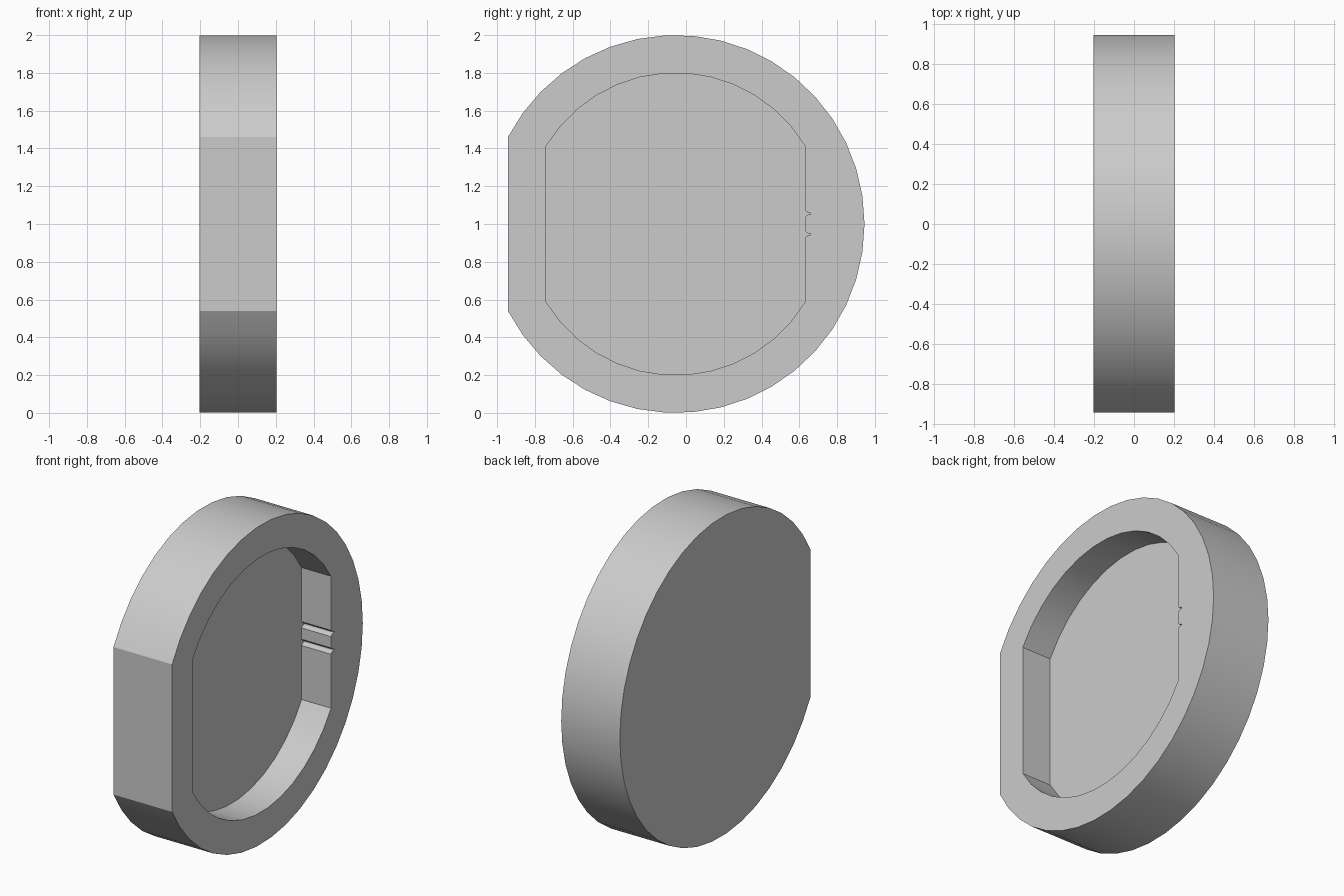
import bpy
import bmesh
from math import acos, asin, cos, pi, sin

cube = bpy.data.objects.get("Cube")
if cube:
    bpy.data.objects.remove(cube, do_unlink=True)

CENTRE_Y, CENTRE_Z = -0.055, 1.0
HALF_WIDTH = 0.203
OUTER_R, OUTER_FLAT = 1.0, 0.887
INNER_R, INNER_FLAT = 0.8, 0.685
GROOVE_Z = 0.055

grey = bpy.data.materials.new("light grey")
grey.use_nodes = True
colour = (0.6, 0.6, 0.6, 1)
grey.diffuse_color = colour
grey.node_tree.nodes["Principled BSDF"].inputs["Base Color"].default_value = colour


def arc(radius, start, end, steps):
    angles = [start + (end - start) * i / steps for i in range(steps + 1)]
    return [(radius * cos(a), radius * sin(a)) for a in angles]


def prism(name, outline, x0, x1):
    """Extrude a y-z outline, given around the case centre, along x."""
    bm = bmesh.new()
    verts = [bm.verts.new((x0, CENTRE_Y + y, CENTRE_Z + z)) for y, z in outline]
    face = bm.faces.new(verts)
    moved = bmesh.ops.extrude_face_region(bm, geom=[face])["geom"]
    bmesh.ops.translate(bm, vec=(x1 - x0, 0, 0),
                        verts=[v for v in moved if isinstance(v, bmesh.types.BMVert)])
    bmesh.ops.recalc_face_normals(bm, faces=bm.faces)
    mesh = bpy.data.meshes.new(name)
    bm.to_mesh(mesh)
    bm.free()
    mesh.materials.append(grey)
    obj = bpy.data.objects.new(name, mesh)
    bpy.context.collection.objects.link(obj)
    return obj


# Round body with one flat at the front
cut = acos(-OUTER_FLAT / OUTER_R)
case = prism("round_case", arc(OUTER_R, -cut, cut, 36), -HALF_WIDTH, HALF_WIDTH)

# Pocket outline: two arcs joined by straight walls, with two grooves in the back wall
corner = acos(INNER_FLAT / INNER_R)
top = arc(INNER_R, corner, pi - corner, 13)
bottom = arc(INNER_R, pi + corner, 2 * pi - corner, 13)
lip = [(0, 0.02), (0.007, 0.011), (0.015, 0.006), (0.03, 0.004)]
groove = [(d, -h) for d, h in lip] + lip[::-1]
grooves = [(INNER_FLAT + d, side * GROOVE_Z + h) for side in (-1, 1) for d, h in groove]
pocket = prism("pocket_cutter", top + bottom + grooves, 0, HALF_WIDTH + 0.1)
pocket.hide_render = True

# Cut the pocket
boolean = case.modifiers.new("pocket", "BOOLEAN")
boolean.operation = "DIFFERENCE"
boolean.solver = "EXACT"
boolean.object = pocket
bpy.ops.object.select_all(action="DESELECT")
case.select_set(True)
bpy.context.view_layer.objects.active = case
bpy.ops.object.modifier_apply(modifier=boolean.name)
bpy.data.objects.remove(pocket, do_unlink=True)

# Smooth round walls, crisp corners
bpy.ops.object.shade_smooth_by_angle(angle=0.35)
